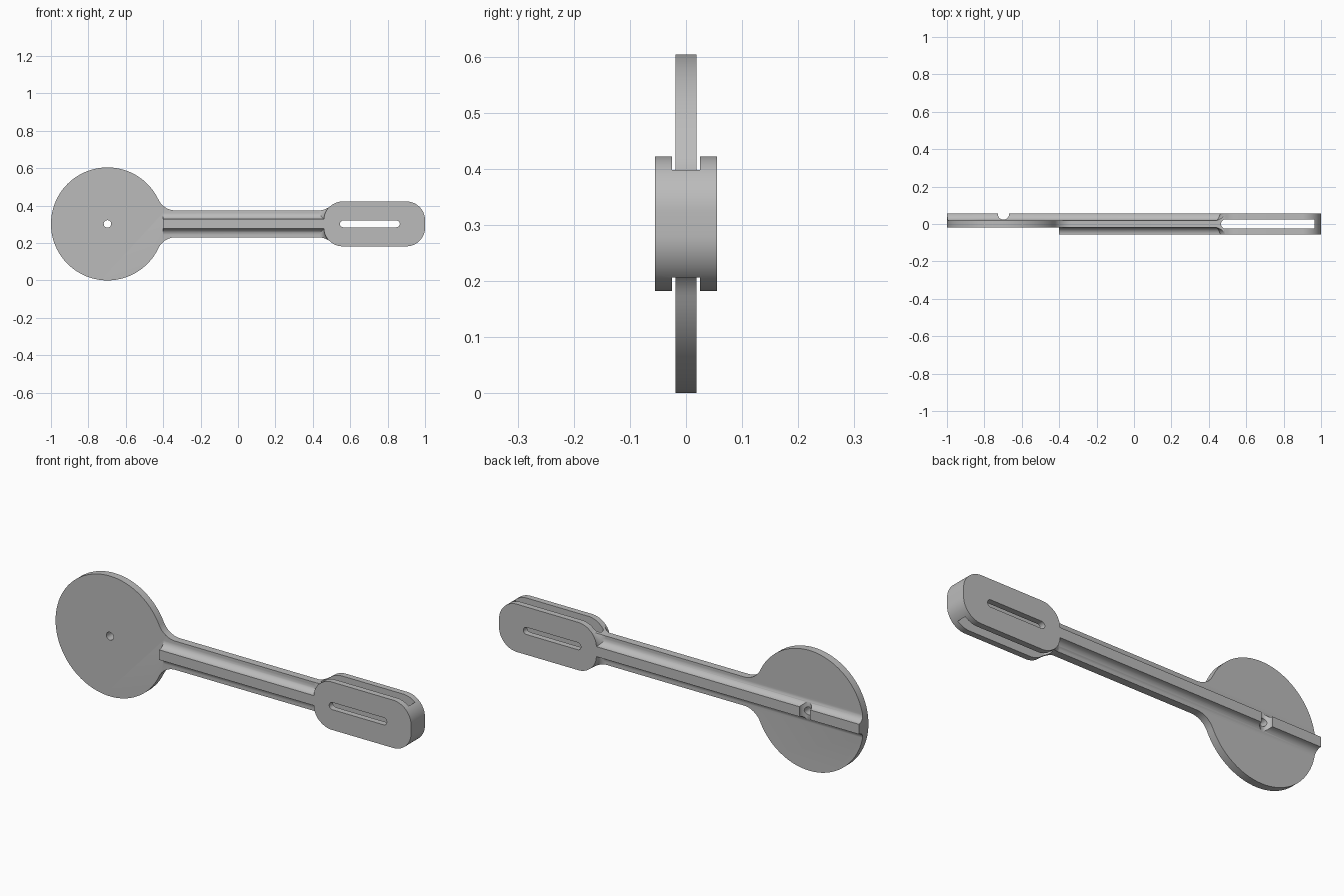
import bpy, bmesh
from math import cos, sin, acos, sqrt, radians, degrees, atan2
from mathutils import Matrix

cube = bpy.data.objects.get("Cube")
if cube:
    bpy.data.objects.remove(cube)

MID = 0.302        # height of the centre line
HALF = 0.055       # half depth of ribs and head
PLATE = 0.019      # half depth of the plate
FILLET = 0.036
BAR = 0.072        # half height of the bar
DISC = 0.302

grey = bpy.data.materials.new("grey")
grey.use_nodes = True
grey.diffuse_color = (0.5, 0.5, 0.5, 1)
grey.node_tree.nodes["Principled BSDF"].inputs["Base Color"].default_value = (0.5, 0.5, 0.5, 1)


def arc(cx, cz, r, a0, a1, n):
    return [(cx + r * cos(radians(a0 + (a1 - a0) * i / n)),
             cz + r * sin(radians(a0 + (a1 - a0) * i / n))) for i in range(n + 1)]


def stadium(x0, x1, r):
    return arc(x0 + r, 0, r, 90, 270, 16) + arc(x1 - r, 0, r, -90, 90, 16)


def loft(name, rings):
    """Closed solid through equal rings of 3D points."""
    bm = bmesh.new()
    loops = [[bm.verts.new(p) for p in ring] for ring in rings]
    n = len(loops[0])
    for a, b in zip(loops, loops[1:]):
        for i in range(n):
            j = (i + 1) % n
            bm.faces.new((a[i], a[j], b[j], b[i]))
    bm.faces.new(loops[0])
    bm.faces.new(loops[-1])
    bmesh.ops.recalc_face_normals(bm, faces=bm.faces)
    mesh = bpy.data.meshes.new(name)
    bm.to_mesh(mesh)
    bm.free()
    mesh.materials.append(grey)
    obj = bpy.data.objects.new(name, mesh)
    bpy.context.collection.objects.link(obj)
    return obj


def prism(name, pts, y0, y1):
    return loft(name, [[(x, y, MID + z) for x, z in pts] for y in (y0, y1)])


def combine(target, tool, operation):
    mod = target.modifiers.new(operation, "BOOLEAN")
    mod.operation, mod.solver, mod.object = operation, "EXACT", tool
    bpy.context.view_layer.objects.active = target
    bpy.ops.object.modifier_apply(modifier=mod.name)
    bpy.data.objects.remove(tool)


# Fillet curve: height above mid-plane and sideways spread
fillet = [(0.005, FILLET)]
for k in range(9):
    a = radians(90 * k / 8)
    fillet.append((PLATE - 0.0003 + FILLET * (1 - cos(a)), FILLET * (1 - sin(a))))


def rib(name, x0, x1, side):
    half = [(0.025 + d, y) for y, d in fillet] + [(0.025, 0.08)]
    section = half + [(-z, y) for z, y in reversed(half)]
    return loft(name, [[(x, side * y, MID + z) for z, y in section] for x in (x0, x1)])


def pad(name, side):
    rings = []
    for y, d in fillet + [(0.09, 0)]:
        r = 0.101 + d
        pts = [(1.2, 0.02 + r)] + arc(0.56, 0.02, r, 90, 180, 16)
        pts += [(x, -z) for x, z in reversed(pts)]
        rings.append([(x, side * y, MID + z) for x, z in pts])
    return loft(name, rings)


# Silhouette: disc, filleted neck, bar, swelling head
cx = sqrt((DISC + 0.1) ** 2 - (BAR + 0.1) ** 2)
neck = degrees(atan2(BAR + 0.1, cx))
swell = degrees(acos(1 - (0.12 - BAR) / 0.2))
disc_x = DISC - 1
half = arc(disc_x, 0, DISC, 180, neck, 48)
half += arc(disc_x + cx, BAR + 0.1, 0.1, 180 + neck, 270, 12)
half += arc(0.56 - 0.2 * sin(radians(swell)), BAR + 0.1, 0.1, 270, 270 + swell, 8)
half += arc(0.56, 0.02, 0.1, 90 + swell, 90, 8)[1:]
half += arc(0.9, 0.02, 0.1, 90, 0, 16)
outline = half + [(x, -z) for x, z in reversed(half[1:])]

# Slab with ribs and head pads, trimmed to the silhouette
body = prism("paddle_link", [(-1.3, -0.5), (1.3, -0.5), (1.3, 0.5), (-1.3, 0.5)], -PLATE, PLATE)
combine(body, rib("front_rib", -0.4, 0.6, -1), "UNION")
combine(body, rib("back_rib", -1.1, 0.6, 1), "UNION")
for side in (-1, 1):
    combine(body, pad("head_pad", side), "UNION")
combine(body, prism("silhouette", outline, -HALF, HALF), "INTERSECT")

# Long slot through the faces of the head
combine(body, prism("face_slot", stadium(0.545, 0.865, 0.018), -0.2, 0.2), "DIFFERENCE")

# Fork slot running top to bottom through the head
fork = arc(0.49, 0, 0.025, 90, 270, 16) + [(0.965, -0.025), (0.965, 0.025)]
combine(body, loft("fork_slot", [[(x, y, z) for x, y in fork] for z in (0, 0.7)]), "DIFFERENCE")

# Pivot hole and the rounded notch across the back rib
combine(body, prism("pivot_hole", arc(disc_x, 0, 0.02, 0, 345, 23), -0.2, 0.2), "DIFFERENCE")
notch = [(disc_x + 0.03, 0.1), (disc_x - 0.03, 0.1)] + arc(disc_x, 0.053, 0.03, 180, 360, 16)
combine(body, loft("rib_notch", [[(x, y, z) for x, y in notch] for z in (0.2, 0.4)]), "DIFFERENCE")

bpy.ops.object.select_all(action="DESELECT")
body.select_set(True)
bpy.context.view_layer.objects.active = body
bpy.ops.object.shade_smooth_by_angle(angle=radians(30))
